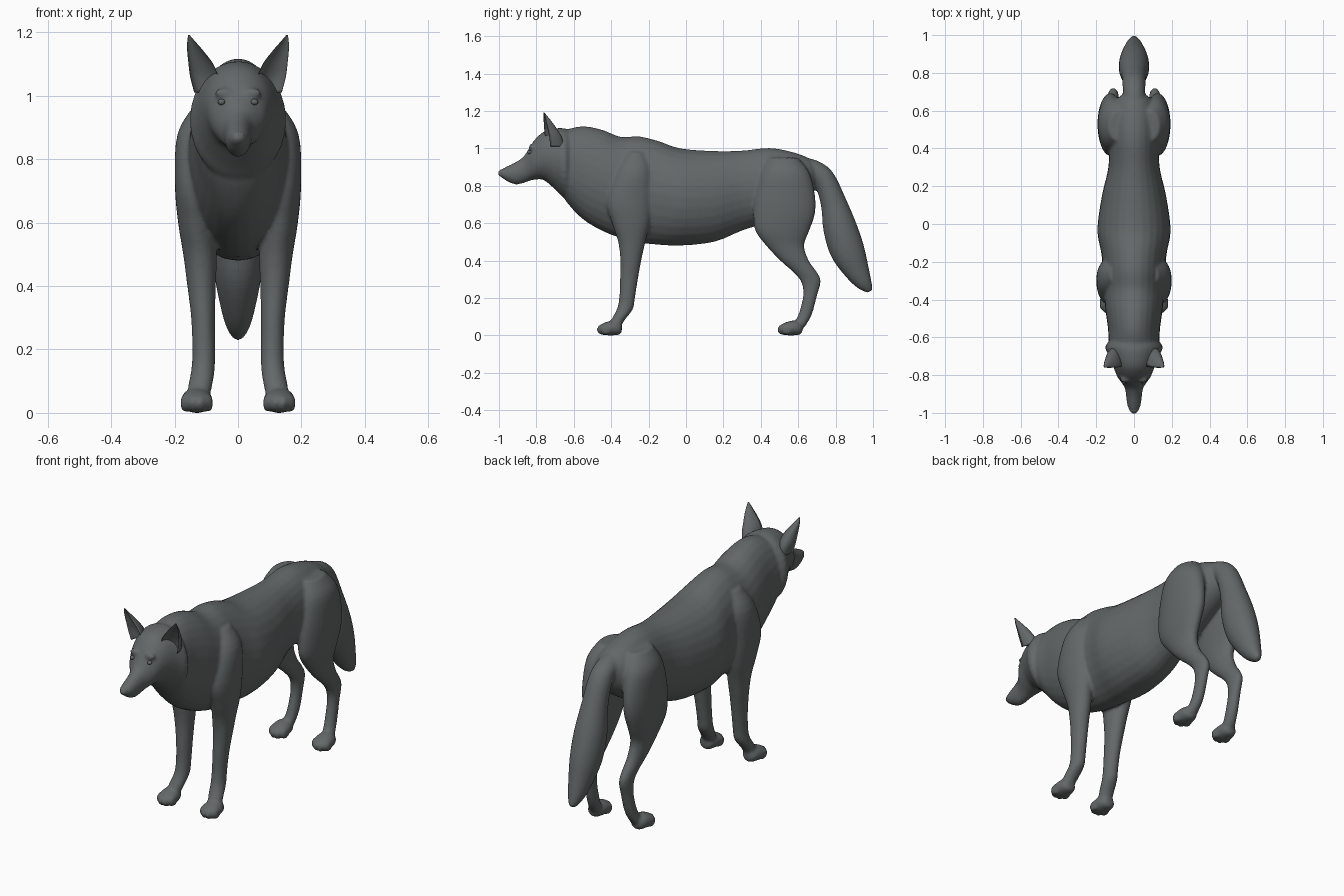
import bpy, bmesh, math
from mathutils import Matrix, Vector

fur = bpy.data.materials.new("dark_grey_fur")
fur.diffuse_color = (0.125, 0.138, 0.138, 1)


def spline(rows, steps=4):
    """Catmull-Rom interpolation between stations."""
    out = []
    n = len(rows)
    for i in range(n - 1):
        a, b, c, d = (rows[max(0, min(n - 1, i + k))] for k in (-1, 0, 1, 2))
        for s in range(steps):
            t = s / steps
            out.append([0.5 * (2 * q + (r - p) * t + (2 * p - 5 * q + 4 * r - w) * t * t
                               + (3 * q - p - 3 * r + w) * t ** 3)
                        for p, q, r, w in zip(a, b, c, d)])
    out.append(list(rows[-1]))
    return out


def skin(bm, rings):
    """Bridge rings of points and cap the ends."""
    loops = [[bm.verts.new(p) for p in ring] for ring in rings]
    n = len(loops[0])
    for a, b in zip(loops, loops[1:]):
        for i in range(n):
            j = (i + 1) % n
            bm.faces.new((a[i], a[j], b[j], b[i]))
    bm.faces.new(loops[0])
    bm.faces.new(loops[-1][::-1])


def loft(bm, rows, side=1, sides=28):
    """Rows: x, y, z, half width, in-plane radius, tilt of that radius in degrees."""
    rings = []
    for x, y, z, rx, rv, tilt in spline(rows):
        t = math.radians(tilt)
        ring = []
        for k in range(sides):
            a = 2 * math.pi * k / sides
            u, v = rx * math.cos(a), rv * math.sin(a)
            ring.append(Vector((side * (x + u), y + v * math.cos(t), z + v * math.sin(t))))
        rings.append(ring)
    skin(bm, rings)


def along_y(rows, x=0, dy=0):
    """Rows: y, bottom, top, half width."""
    return [(x, y + dy, (b + t) / 2, w, (t - b) / 2, 90) for y, b, t, w in rows]


def along_z(rows):
    """Rows: z, y, x, radius along y, radius along x."""
    return [(x, y, z, rx, ry, 0) for z, y, x, ry, rx in rows]


def blob(bm, centre, size):
    m = Matrix.Translation(centre) @ Matrix.Diagonal((*size, 1))
    bmesh.ops.create_uvsphere(bm, u_segments=16, v_segments=10, radius=1, matrix=m)


def finish(bm, name):
    bmesh.ops.recalc_face_normals(bm, faces=bm.faces)
    mesh = bpy.data.meshes.new(name)
    bm.to_mesh(mesh)
    bm.free()
    for p in mesh.polygons:
        p.use_smooth = True
    mesh.materials.append(fur)
    ob = bpy.data.objects.new(name, mesh)
    bpy.context.collection.objects.link(ob)
    return ob


body = bmesh.new()

# torso and neck
loft(body, along_y([
    (-0.70, 0.82, 1.07, 0.09), (-0.64, 0.715, 1.10, 0.13), (-0.55, 0.62, 1.118, 0.138),
    (-0.45, 0.56, 1.10, 0.152), (-0.35, 0.52, 1.062, 0.16), (-0.25, 0.495, 1.064, 0.163),
    (-0.15, 0.485, 1.04, 0.174), (-0.03, 0.48, 1.0, 0.194), (0.15, 0.50, 0.986, 0.170),
    (0.30, 0.56, 0.988, 0.136), (0.45, 0.61, 1.002, 0.130), (0.58, 0.68, 0.977, 0.12),
    (0.66, 0.74, 0.945, 0.09), (0.70, 0.80, 0.91, 0.04)]))

# head with muzzle and cheek ruff
loft(body, along_y([
    (-1.003, 0.856, 0.876, 0.012), (-0.985, 0.843, 0.889, 0.026), (-0.95, 0.82, 0.907, 0.037),
    (-0.91, 0.807, 0.927, 0.042), (-0.87, 0.814, 0.955, 0.048), (-0.84, 0.825, 0.998, 0.066),
    (-0.81, 0.832, 1.045, 0.088), (-0.76, 0.83, 1.09, 0.108), (-0.70, 0.78, 1.107, 0.132),
    (-0.65, 0.735, 1.107, 0.153), (-0.61, 0.74, 1.09, 0.12), (-0.57, 0.78, 1.07, 0.08)]))

# bushy tail
loft(body, [
    (0, 0.55, 0.90, 0.04, 0.04, 90), (0, 0.64, 0.895, 0.055, 0.055, 75),
    (0, 0.73, 0.845, 0.06, 0.06, 45), (0, 0.785, 0.72, 0.066, 0.068, 20),
    (0, 0.822, 0.58, 0.08, 0.09, 16), (0, 0.864, 0.45, 0.076, 0.092, 20),
    (0, 0.918, 0.335, 0.055, 0.065, 25), (0, 0.957, 0.27, 0.036, 0.04, 30),
    (0, 0.985, 0.235, 0.014, 0.016, 30)])

front_leg = along_z([
    (0.98, -0.27, 0.09, 0.05, 0.04), (0.88, -0.28, 0.125, 0.095, 0.066),
    (0.72, -0.305, 0.137, 0.12, 0.062), (0.60, -0.295, 0.133, 0.10, 0.056),
    (0.50, -0.29, 0.12, 0.073, 0.053), (0.40, -0.295, 0.115, 0.056, 0.045),
    (0.30, -0.305, 0.11, 0.048, 0.038), (0.20, -0.315, 0.108, 0.042, 0.036),
    (0.14, -0.327, 0.11, 0.043, 0.037), (0.08, -0.365, 0.12, 0.036, 0.038),
    (0.03, -0.385, 0.128, 0.03, 0.03)])
hind_leg = along_z([
    (0.95, 0.52, 0.085, 0.08, 0.05), (0.87, 0.53, 0.11, 0.13, 0.075),
    (0.75, 0.53, 0.122, 0.16, 0.071), (0.65, 0.525, 0.125, 0.165, 0.066),
    (0.56, 0.515, 0.125, 0.145, 0.057), (0.48, 0.53, 0.12, 0.102, 0.047),
    (0.40, 0.58, 0.117, 0.077, 0.039), (0.34, 0.635, 0.113, 0.064, 0.034),
    (0.29, 0.667, 0.11, 0.054, 0.030), (0.22, 0.665, 0.11, 0.038, 0.028),
    (0.12, 0.64, 0.113, 0.036, 0.029), (0.06, 0.61, 0.12, 0.035, 0.031),
    (0.03, 0.59, 0.125, 0.03, 0.03)])
paw = [(-0.465, 0.018, 0.05, 0.03), (-0.45, 0.004, 0.062, 0.043), (-0.42, 0.0, 0.074, 0.050),
       (-0.385, 0.0, 0.08, 0.048), (-0.355, 0.004, 0.07, 0.036), (-0.343, 0.018, 0.05, 0.02)]

# legs, paws, toes and brows on both sides
for side in (1, -1):
    for leg, dy in ((front_leg, 0), (hind_leg, 0.965)):
        loft(body, leg, side)
        loft(body, along_y(paw, 0.13, dy), side)
        for dx, back in ((-0.037, 0.02), (-0.013, 0), (0.013, 0), (0.037, 0.02)):
            blob(body, (side * (0.13 + dx), -0.446 + back + dy, 0.031), (0.015, 0.032, 0.029))
    blob(body, (side * 0.045, -0.822, 1.008), (0.03, 0.02, 0.016))

wolf = finish(body, "wolf_body")
remesh = wolf.modifiers.new("blend_parts", 'REMESH')
remesh.mode = 'VOXEL'
remesh.voxel_size = 0.0085
remesh.use_smooth_shade = True
smooth = wolf.modifiers.new("soften", 'SMOOTH')
smooth.factor = 0.5
smooth.iterations = 5

# ears: hollow crescents open to the front
ear_rows = [(1.01, 0.098, -0.735, 0.040, 0.085), (1.06, 0.107, -0.742, 0.044, 0.078),
            (1.10, 0.117, -0.748, 0.039, 0.060), (1.14, 0.134, -0.754, 0.026, 0.038),
            (1.17, 0.147, -0.758, 0.013, 0.018), (1.192, 0.155, -0.76, 0.002, 0.003)]
for side, label in ((1, "left"), (-1, "right")):
    bm = bmesh.new()
    rings = []
    for z, x, y, w, d in spline(ear_rows):
        ring = []
        for k in range(24):
            a = 2 * math.pi * k / 24
            u, s = w * math.cos(a), math.sin(a)
            depth = d * s if s > 0 else -0.55 * d * s
            ring.append(Vector((side * (x + u), y + depth + 0.25 * u, z)))
        rings.append(ring)
    skin(bm, rings)
    finish(bm, label + "_ear")

# nose pad and eyes
bm = bmesh.new()
blob(bm, (0, -0.982, 0.872), (0.023, 0.018, 0.016))
finish(bm, "nose")
for side, label in ((1, "left"), (-1, "right")):
    bm = bmesh.new()
    blob(bm, (side * 0.052, -0.836, 0.980), (0.012, 0.012, 0.010))
    finish(bm, label + "_eye")
